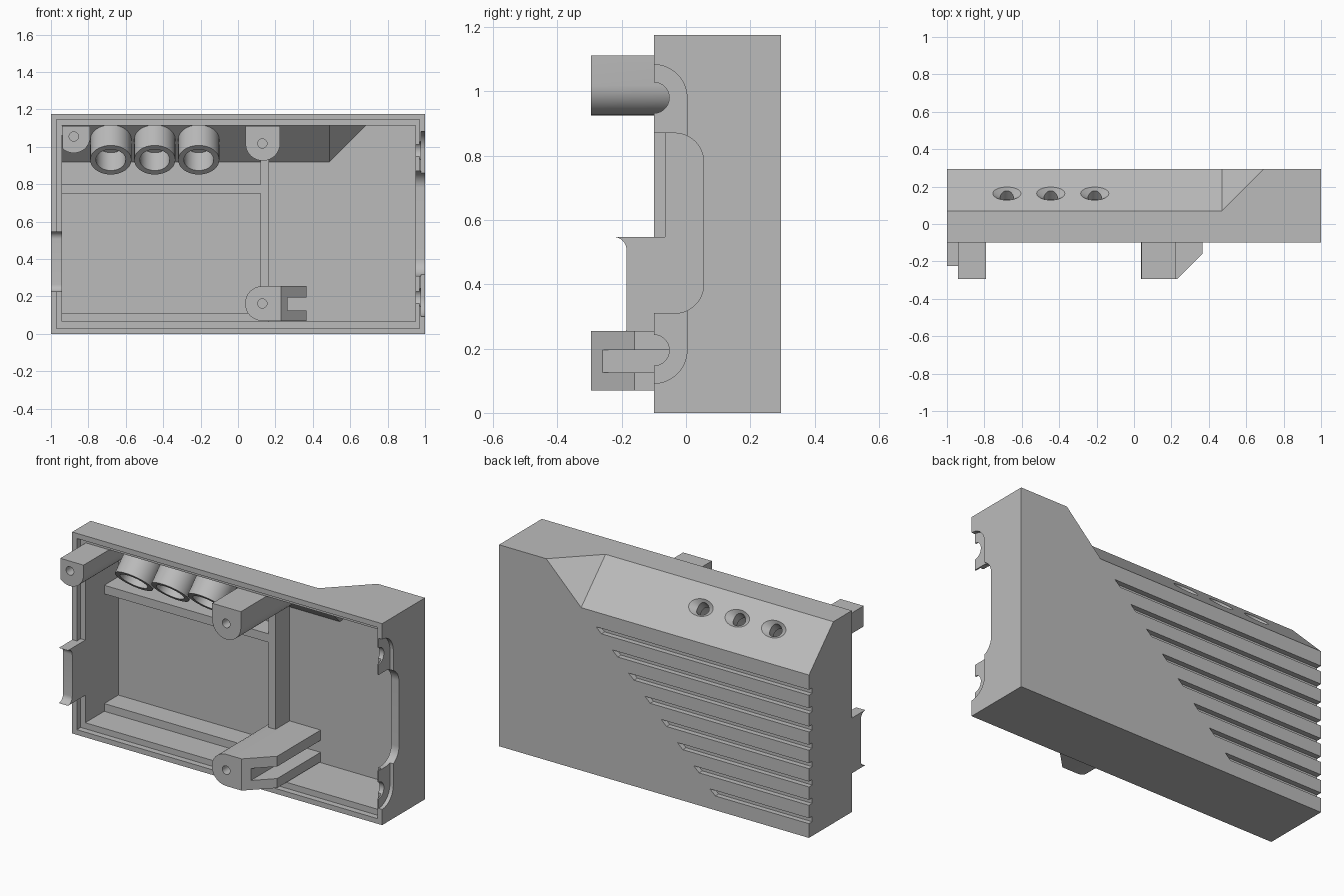
import bpy, bmesh, math
from mathutils import Vector, Matrix

cube = bpy.data.objects.get("Cube")
if cube:
    bpy.data.objects.remove(cube, do_unlink=True)

grey = bpy.data.materials.new("plain grey")
grey.use_nodes = True
grey.diffuse_color = (0.5, 0.5, 0.5, 1)
grey.node_tree.nodes["Principled BSDF"].inputs["Base Color"].default_value = (0.5, 0.5, 0.5, 1)


def finish(name, bm):
    bmesh.ops.recalc_face_normals(bm, faces=bm.faces)
    mesh = bpy.data.meshes.new(name)
    bm.to_mesh(mesh)
    bm.free()
    mesh.materials.append(grey)
    ob = bpy.data.objects.new(name, mesh)
    bpy.context.collection.objects.link(ob)
    return ob


def prism(name, pts, axis, lo, hi, planes=()):
    """Extrude a 2D outline along an axis, then trim it by planes (point, normal)."""
    place = {"x": lambda p, h: (h, p[0], p[1]),
             "y": lambda p, h: (p[0], h, p[1]),
             "z": lambda p, h: (p[0], p[1], h)}[axis]
    bm = bmesh.new()
    base = bm.faces.new([bm.verts.new(place(p, lo)) for p in pts])
    ext = bmesh.ops.extrude_face_region(bm, geom=[base])
    shift = Vector(place((0, 0), hi - lo))
    bmesh.ops.translate(bm, vec=shift, verts=[v for v in ext["geom"] if isinstance(v, bmesh.types.BMVert)])
    for co, no in planes:
        bmesh.ops.bisect_plane(bm, geom=bm.verts[:] + bm.edges[:] + bm.faces[:],
                               plane_co=co, plane_no=no, clear_outer=True)
        bmesh.ops.holes_fill(bm, edges=[e for e in bm.edges if e.is_boundary])
    return finish(name, bm)


def box(name, x, y, z, planes=()):
    pts = [(x[0], y[0]), (x[1], y[0]), (x[1], y[1]), (x[0], y[1])]
    return prism(name, pts, "z", z[0], z[1], planes)


def arc(cx, cy, r, a, b, n=16):
    return [(cx + r * math.cos(math.radians(a + (b - a) * i / n)),
             cy + r * math.sin(math.radians(a + (b - a) * i / n))) for i in range(n + 1)]


def circle(cx, cy, r, n=32):
    return arc(cx, cy, r, 0, 360, n)[:-1]


def cut(target, *cutters):
    for c in cutters:
        mod = target.modifiers.new("cut", "BOOLEAN")
        mod.operation, mod.solver, mod.object = "DIFFERENCE", "EXACT", c
        bpy.context.view_layer.objects.active = target
        bpy.ops.object.modifier_apply(modifier=mod.name)
        bpy.data.objects.remove(c, do_unlink=True)


def wedge(slope, end):
    """Corner volume behind the sloped back edge and its angled end."""
    return box("wedge_cutter", (-1.5, 1.5), (-0.6, 0.6), (0.4, 1.5),
               [((0, slope, 0), (0, -1, -1)), ((0, end, 0), (1, -1, -1))])


# Hollow case with the sloped upper back edge and a stepped rim
case = box("case", (-1, 1), (-0.1, 0.295), (0, 1.175))
cut(case, wedge(1.245, 0.775))
cavity = box("cavity_cutter", (-0.94, 0.95), (-0.3, 0.24), (0.065, 1.115))
cut(cavity, wedge(1.16, 0.67))
cut(case, cavity, box("rim_cutter", (-0.97, 0.97), (-0.3, -0.065), (0.03, 1.145)))

# Diagonal row of grooves across the back
for i in range(8):
    x, z, h = 0.374 - 0.105 * i, 0.848 - 0.107 * i, 0.016
    outline = [(-1.1, z - h), (x - 0.035, z - h), (x, z + h), (-1.1, z + h)]
    cut(case, prism("groove_cutter", outline, "y", 0.265, 0.4))

# Cable openings in the side wall: a long slot and two half-round ports
r = 0.09
slot = ([(-0.2, 0.31)] + arc(0.055 - r, 0.31 + r, r, -90, 0)
        + arc(0.055 - r, 0.87 - r, r, 0, 90) + [(-0.2, 0.87)])
cut(case, prism("slot_cutter", slot, "x", 0.9, 1.1))
for s in (1, -1):
    mid = 0.5875
    recess = ([(-0.2, 0.8), (0.003, 0.8)] + arc(-0.1, 0.98, 0.103, 0, 90) + [(-0.2, 1.083)])
    recess = [(y, mid + s * (z - mid)) for y, z in recess]
    cut(case, prism("recess_cutter", recess, "x", 0.978, 1.1),
        prism("port_cutter", circle(-0.1, mid + s * 0.3925, 0.048), "x", 0.9, 1.1))

# Angled tubes behind the sloped edge, each with a dished opening
def along_slope(x):
    return Matrix.Translation((x, 0.163, 1.082)) @ Matrix.Rotation(math.radians(-45), 4, "X")


def cone(name, x, r_in, r_out, deep, shallow, squash=1):
    bm = bmesh.new()
    bmesh.ops.create_cone(bm, cap_ends=True, segments=40, radius1=r_in, radius2=r_out,
                          depth=deep - shallow,
                          matrix=along_slope(x) @ Matrix.Translation((0, 0, -(deep + shallow) / 2))
                          @ Matrix.Diagonal((1, squash, 1, 1)))
    return finish(name, bm)


tubes = []
for i in range(3):
    x = -0.68 + 0.235 * i
    tube = cone(f"tube_{i + 1}", x, 0.11, 0.11, 0.215, 0.045)
    cut(tube, cone("bore_cutter", x, 0.08, 0.08, 0.3, 0.08),
        cone("hole_cutter", x, 0.036, 0.036, 0.3, -0.1))
    cut(case, cone("dish_cutter", x, 0.036, 0.078, 0.03, -0.002, 0.65),
        cone("hole_cutter", x, 0.036, 0.036, 0.3, -0.1))
    tubes.append(tube)

# Upper screw posts, trimmed to end inside the sloped wall
trim = [((0, 1.2, 0), (0, 1, 1))]
corner = [(-0.94, 1.112), (-0.79, 1.112)] + arc(-0.878, 1.055, 0.088, 0, -134)
middle = [(0.04, 1.112), (0.225, 1.112)] + arc(0.1325, 1.018, 0.0925, 0, -180)
corner_post = prism("corner_post", corner, "y", -0.295, 0.26, trim)
middle_post = prism("middle_post", middle, "y", -0.295, 0.26, trim)

# Lower screw post with a forked, bevelled arm
lower = arc(0.13, 0.1625, 0.0925, 90, 270) + [(0.365, 0.07), (0.365, 0.255)]
forked_post = prism("forked_post", lower, "y", -0.295, 0.255, [((0.23, -0.295, 0), (1, -1, 0))])
cut(forked_post, box("fork_cutter", (0.265, 0.5), (-0.5, 0.5), (0.125, 0.195)))
for post, x, z in ((corner_post, -0.878, 1.055), (middle_post, 0.13, 1.018), (forked_post, 0.13, 0.1625)):
    cut(post, prism("screw_cutter", circle(x, z, 0.025, 20), "y", -0.4, -0.1))

# Tray walls inside the case
box("tray_shelf", (-0.955, 0.13), (0.11, 0.255), (0.75, 0.8))
box("tray_ledge", (-0.955, 0.12), (0.11, 0.255), (0.05, 0.11))
box("tray_divider", (0.12, 0.165), (0.11, 0.255), (0.05, 0.95))

# Side clip with flared ends
flare = arc(-0.225, 0.507, 0.04, 90, 0, 10)
clip = ([(-0.02, 0.225), (-0.02, 0.547)] + flare
        + [(y, 0.772 - z) for y, z in reversed(flare)])
side_clip = prism("side_clip", clip, "x", -0.999, -0.94)

# Smooth the curved walls and keep the edges sharp
bpy.ops.object.select_all(action="DESELECT")
for ob in [case, corner_post, middle_post, forked_post, side_clip] + tubes:
    ob.select_set(True)
bpy.context.view_layer.objects.active = case
bpy.ops.object.shade_smooth_by_angle(angle=math.radians(25))
